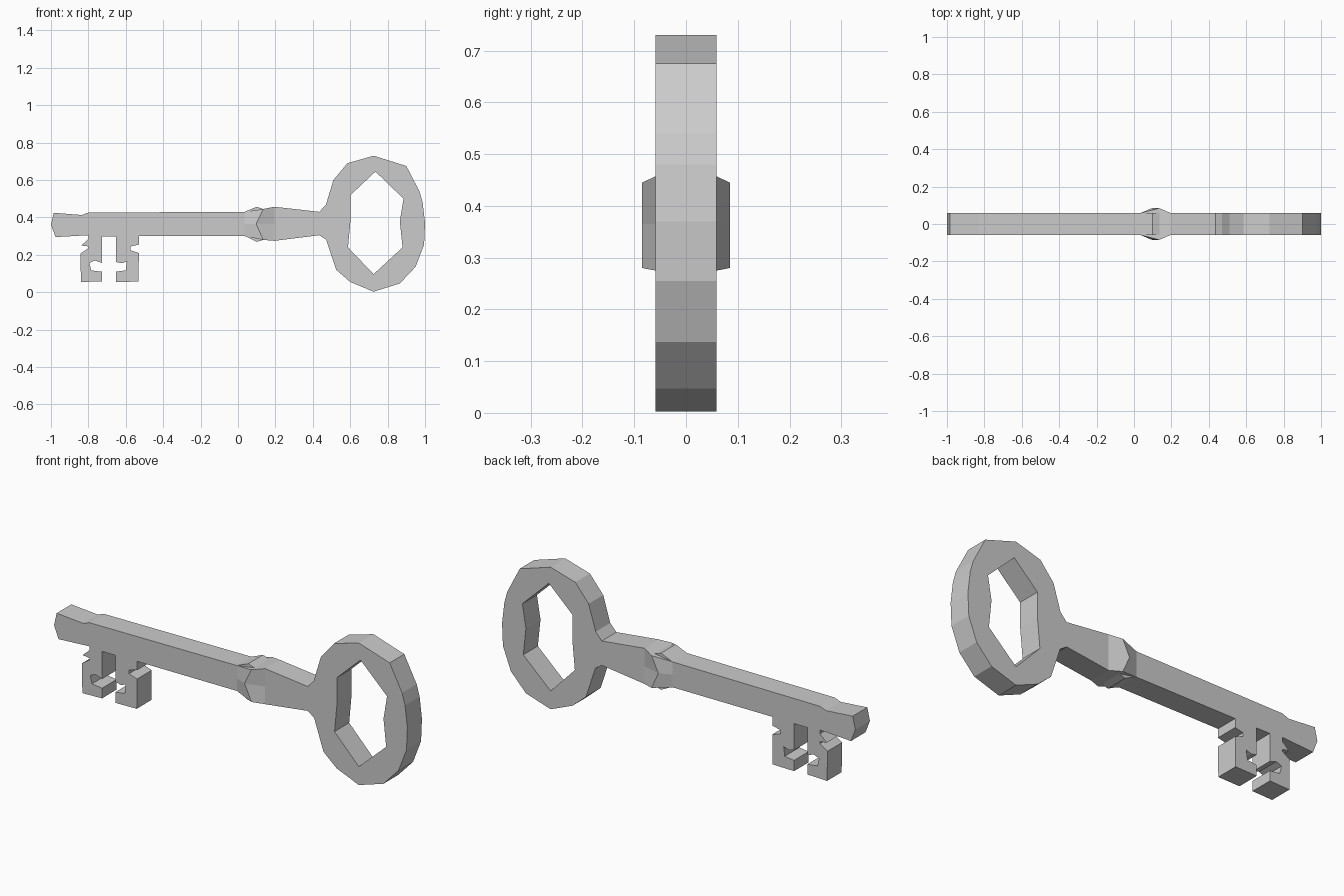
import bpy, bmesh
from math import radians
from mathutils import Matrix

if "Cube" in bpy.data.objects:
    bpy.data.objects.remove(bpy.data.objects["Cube"])

HALF = 0.059  # half thickness of the flat key

# Outline pieces as (x, z), running clockwise from the tip
shaft_top = [(-1, .36), (-.985, .425), (-.835, .413), (-.80, .426), (.035, .43),
             (.10, .457), (.135, .445), (.195, .457), (.435, .43)]
bow = [(.47, .468), (.51, .60), (.585, .69), (.725, .73), (.90, .675), (.97, .54),
       (.987, .48), (1, .37), (.995, .255), (.95, .137), (.865, .047), (.725, .003),
       (.60, .055), (.525, .12), (.472, .28), (.435, .305)]
shaft_bottom = [(.195, .275), (.135, .28), (.10, .27), (.04, .30)]
front_tooth = [(-.53, .30), (-.53, .255), (-.575, .245), (-.575, .225), (-.53, .21),
               (-.532, .057), (-.653, .055), (-.653, .11), (-.60, .117),
               (-.594, .165), (-.62, .155), (-.653, .162), (-.653, .298)]
tip_tooth = [(-.728, .298), (-.728, .157), (-.765, .17), (-.795, .157), (-.785, .117),
             (-.728, .11), (-.728, .058), (-.84, .055), (-.842, .207), (-.80, .235),
             (-.80, .245), (-.838, .25), (-.80, .285), (-.80, .305)]
tip = [(-.975, .295)]
hole = [(.735, .645), (.885, .50), (.865, .38), (.88, .24),
        (.725, .097), (.588, .24), (.602, .39), (.602, .52)]


def finish(name, bm):
    bmesh.ops.remove_doubles(bm, verts=bm.verts, dist=1e-4)
    bmesh.ops.recalc_face_normals(bm, faces=bm.faces)
    mesh = bpy.data.meshes.new(name)
    bm.to_mesh(mesh)
    bm.free()
    obj = bpy.data.objects.new(name, mesh)
    bpy.context.collection.objects.link(obj)
    return obj


def extruded(name, loops):
    """Fill the outline, leaving the inner loop open, and thicken it along y."""
    curve = bpy.data.curves.new(name + "_profile", 'CURVE')
    curve.dimensions = '2D'
    curve.fill_mode = 'BOTH'
    curve.extrude = HALF
    for pts in loops:
        spline = curve.splines.new('POLY')
        spline.points.add(len(pts) - 1)
        for p, (x, z) in zip(spline.points, pts):
            p.co = (x, z, 0, 1)
        spline.use_cyclic_u = True
    helper = bpy.data.objects.new(name + "_profile", curve)
    bpy.context.collection.objects.link(helper)
    bpy.context.view_layer.update()
    deps = bpy.context.evaluated_depsgraph_get()
    mesh = bpy.data.meshes.new_from_object(helper.evaluated_get(deps))
    bm = bmesh.new()
    bm.from_mesh(mesh)
    bm.transform(Matrix.Rotation(radians(90), 4, 'X'))
    bpy.data.objects.remove(helper)
    bpy.data.meshes.remove(mesh)
    for f in bm.faces:
        f.smooth = False
    return finish(name, bm)


# Flat body: shaft, bow with its opening, and the bit teeth
extruded("key_body", [shaft_top + bow + shaft_bottom + front_tooth + tip_tooth + tip, hole])

# Faceted collar: closed sections lofted along x, bulging out at a V-shaped ridge
sections = [
    (HALF, [(.035, .43), (.035, .365), (.035, .30)]),
    (.085, [(.135, .445), (.097, .365), (.135, .28)]),
    (HALF, [(.195, .457), (.195, .365), (.195, .275)]),
]
bm = bmesh.new()
rings = []
for depth, pts in sections:
    ring = [bm.verts.new((x, -depth, z)) for x, z in pts]
    ring += [bm.verts.new((x, depth, z)) for x, z in reversed(pts)]
    rings.append(ring)
for a, b in zip(rings, rings[1:]):
    for i in range(6):
        j = (i + 1) % 6
        bm.faces.new((a[i], a[j], b[j], b[i]))
bm.faces.new(rings[0])
bm.faces.new(rings[-1])
finish("collar", bm)
